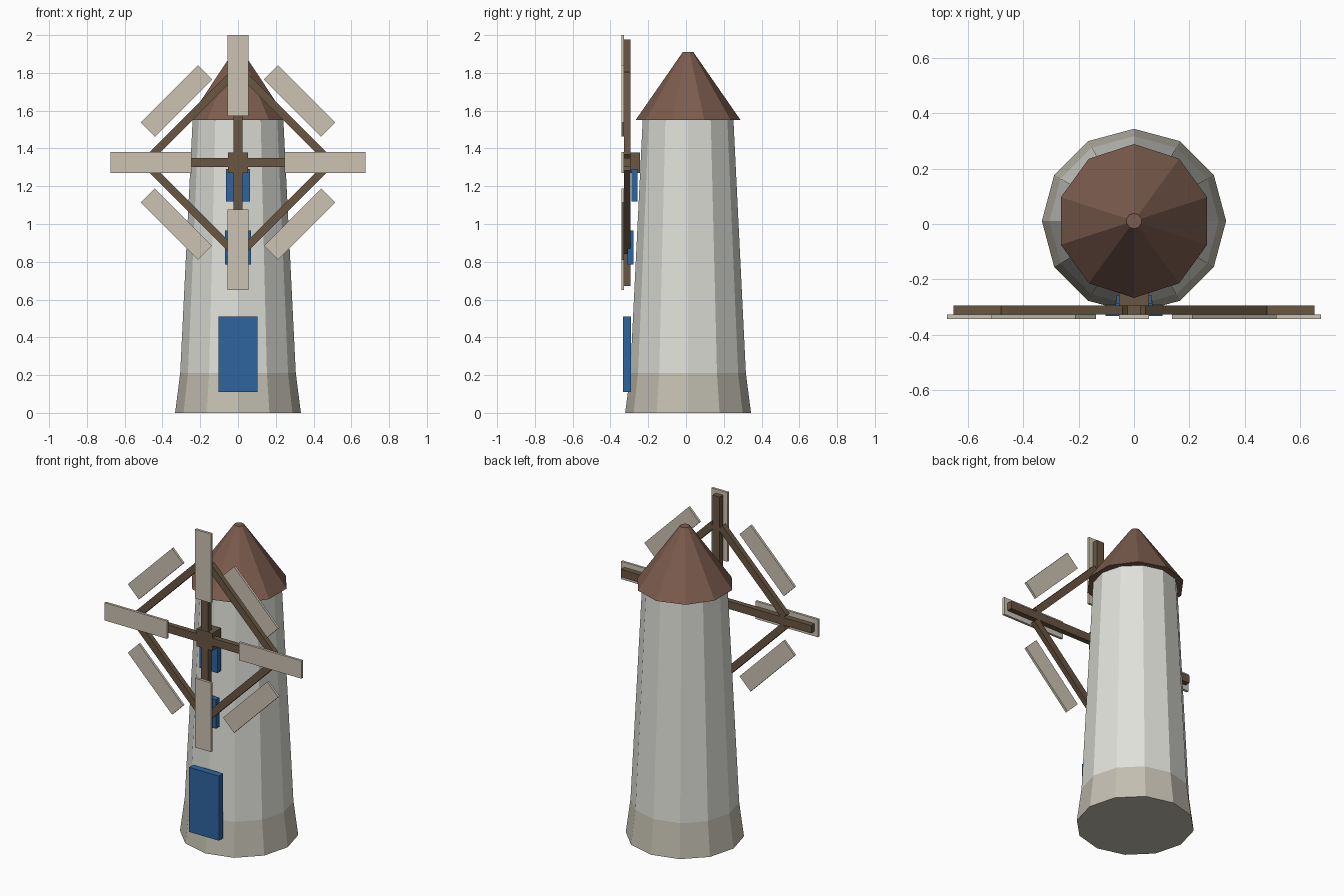
import bpy
from math import radians, cos, sin

if "Cube" in bpy.data.objects:
    bpy.data.objects.remove(bpy.data.objects["Cube"])


def material(name, r, g, b):
    m = bpy.data.materials.new(name)
    m.diffuse_color = (r, g, b, 1)
    m.use_nodes = True
    m.node_tree.nodes["Principled BSDF"].inputs["Base Color"].default_value = m.diffuse_color
    return m


PLASTER = material("plaster", 0.75, 0.75, 0.70)
STONE = material("stone", 0.55, 0.52, 0.44)
ROOF = material("roof_brown", 0.20, 0.107, 0.076)
WOOD = material("wood", 0.138, 0.093, 0.054)
SAIL = material("sail_cloth", 0.60, 0.54, 0.445)
BLUE = material("blue_paint", 0.028, 0.13, 0.352)


def frustum(name, sides, r1, r2, z0, z1, mat):
    bpy.ops.mesh.primitive_cone_add(vertices=sides, radius1=r1, radius2=r2, depth=z1 - z0,
                                    location=(0, 0.011, (z0 + z1) / 2))
    o = bpy.context.object
    o.name = name
    o.data.materials.append(mat)


def box(name, centre, size, mat, angle=0):
    # angle spins the box in the plane of the sails
    bpy.ops.mesh.primitive_cube_add(size=1, location=centre, rotation=(0, -radians(angle), 0))
    o = bpy.context.object
    o.name = name
    o.scale = size
    o.data.materials.append(mat)


def slab(name, width, y0, y1, z0, z1, mat):
    box(name, (0, (y0 + y1) / 2, (z0 + z1) / 2), (width, y1 - y0, z1 - z0), mat)


# Tower: stone foot, tapered body, ten-sided roof
frustum("tower_foot", 12, 0.333, 0.306, 0, 0.21, STONE)
frustum("tower_body", 12, 0.306, 0.24, 0.21, 1.555, PLASTER)
frustum("roof", 10, 0.278, 0.028, 1.55, 1.91, ROOF)

# Door and windows
slab("door", 0.205, -0.333, -0.291, 0.11, 0.51, BLUE)
slab("lower_window", 0.135, -0.310, -0.277, 0.785, 0.965, BLUE)
slab("upper_window", 0.125, -0.289, -0.256, 1.12, 1.29, BLUE)

# Sail wheel: hub and two crossed arms
HUB_Z, ARM_Y, SAIL_Y = 1.325, -0.311, -0.335
slab("hub", 0.108, -0.329, -0.243, 1.271, 1.379, WOOD)
box("arm_horizontal", (0, ARM_Y, HUB_Z), (1.304, 0.033, 0.048), WOOD)
box("arm_vertical", (0, ARM_Y, HUB_Z), (0.048, 0.033, 1.304), WOOD)


def on_wheel(radius, angle, y):
    a = radians(angle)
    return (radius * cos(a), y, HUB_Z + radius * sin(a))


# Straight sails on the arms; braces and cross-set sails between them
for i in range(4):
    a, d = 90 * i, 90 * i + 45
    box(f"sail_{i}", on_wheel(0.461, a, SAIL_Y), (0.428, 0.015, 0.11), SAIL, a)
    box(f"brace_{i}", on_wheel(0.349, d, ARM_Y), (0.042, 0.032, 0.62), WOOD, d)
    box(f"diagonal_sail_{i}", on_wheel(0.461, d, SAIL_Y), (0.106, 0.015, 0.428), SAIL, d)
